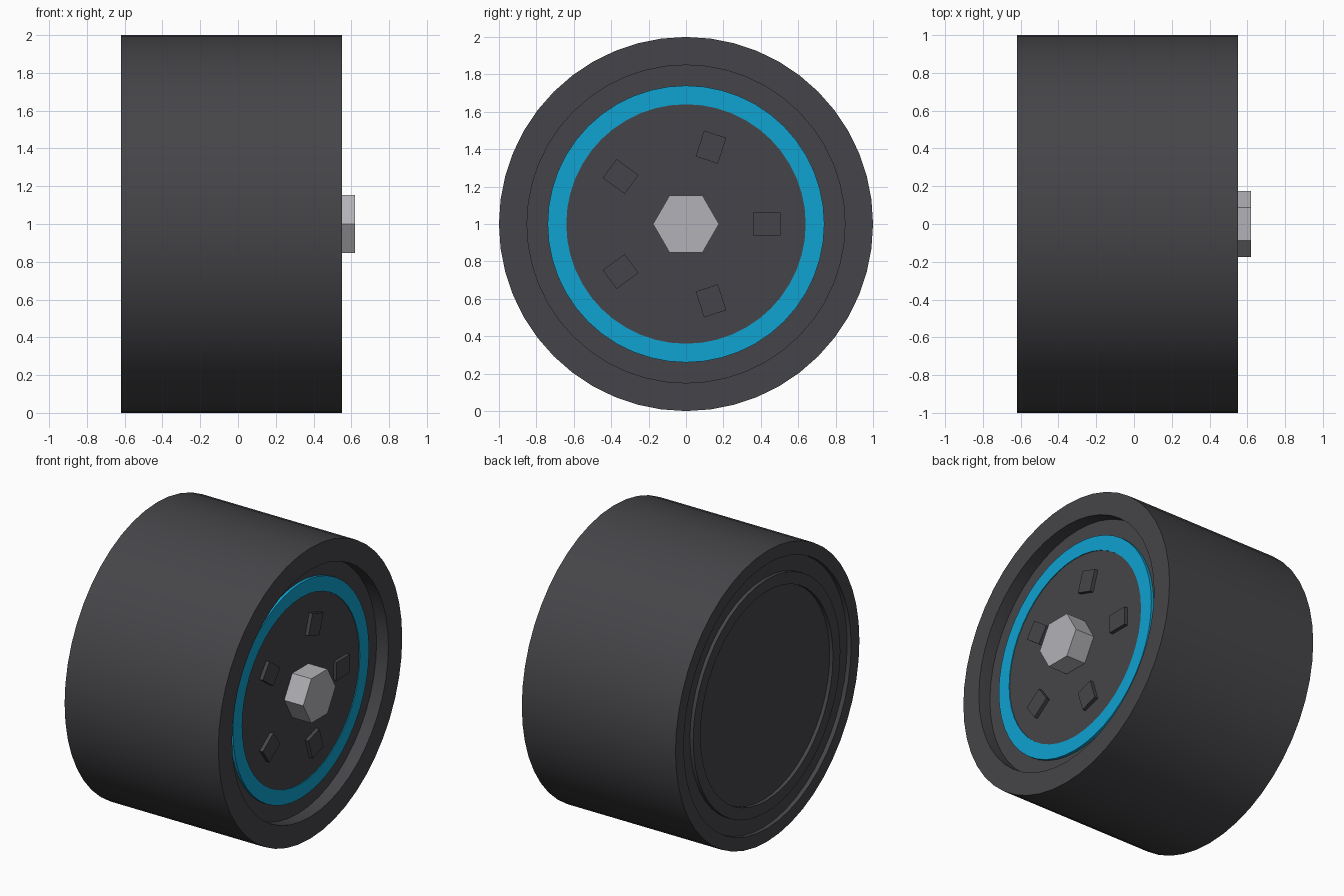
import bpy
import bmesh
from math import radians, tau
from mathutils import Matrix, Vector

SIDES = 48
AXLE = Matrix.Translation((0, 0, 1))  # wheel axis runs along x at z = 1

cube = bpy.data.objects.get("Cube")
if cube:
    bpy.data.objects.remove(cube, do_unlink=True)


def material(name, rgb):
    mat = bpy.data.materials.new(name)
    mat.use_nodes = True
    color = (*rgb, 1)
    mat.diffuse_color = color
    mat.node_tree.nodes["Principled BSDF"].inputs["Base Color"].default_value = color
    return mat


rubber = material("dark_grey", (0.06, 0.06, 0.067))
blue = material("bright_blue", (0.005, 0.36, 0.63))
metal = material("light_grey", (0.45, 0.45, 0.475))


def finish(name, bm, mat):
    bmesh.ops.recalc_face_normals(bm, faces=bm.faces)
    mesh = bpy.data.meshes.new(name)
    bm.to_mesh(mesh)
    bm.free()
    mesh.materials.append(mat)
    obj = bpy.data.objects.new(name, mesh)
    bpy.context.collection.objects.link(obj)
    obj.matrix_world = AXLE
    bpy.ops.object.select_all(action="DESELECT")
    obj.select_set(True)
    bpy.context.view_layer.objects.active = obj
    bpy.ops.object.shade_smooth_by_angle(angle=radians(30))
    return obj


def lathe(name, profile, mat, sides=SIDES, closed=False):
    """Revolve (x, radius) points around the x axis."""
    bm = bmesh.new()
    verts = [bm.verts.new((x, 0, r)) for x, r in profile]
    edges = [bm.edges.new(pair) for pair in zip(verts, verts[1:])]
    if closed:
        edges.append(bm.edges.new((verts[-1], verts[0])))
    bmesh.ops.spin(bm, geom=verts + edges, cent=(0, 0, 0), axis=(1, 0, 0),
                   angle=tau, steps=sides, use_merge=False)
    bmesh.ops.remove_doubles(bm, verts=bm.verts, dist=0.0005)
    return finish(name, bm, mat)


# Tyre with a recess on each side
lathe("tyre", [(-0.62, 0.91), (-0.62, 1), (0.55, 1), (0.55, 0.85),
               (0.46, 0.85), (-0.59, 0.91)], rubber, closed=True)

# Rim core closing both recesses, with its hub face on the outer side
lathe("rim_core", [(-0.59, 0), (-0.59, 0.91), (0.46, 0.85),
                   (0.46, 0.64), (0.475, 0.64), (0.475, 0)], rubber)

# Raised lip on the inner side
lathe("back_lip", [(-0.6, 0.72), (-0.615, 0.72), (-0.615, 0.8),
                   (-0.58, 0.8), (-0.58, 0.72)], rubber, closed=True)

# Coloured trim ring
lathe("trim_ring", [(0.45, 0.64), (0.48, 0.64), (0.48, 0.74),
                    (0.45, 0.74)], blue, closed=True)

# Five square lugs around the hub
bm = bmesh.new()
for i in range(5):
    place = (Matrix.Rotation(i * tau / 5, 4, "X")
             @ Matrix.Translation((0.475, 0.432, 0))
             @ Matrix.Diagonal(Vector((0.05, 0.145, 0.125, 1))))
    bmesh.ops.create_cube(bm, size=1, matrix=place)
finish("lugs", bm, rubber)

# Hexagonal centre nut, points toward front and back
nut = lathe("centre_nut", [(0.46, 0), (0.46, 0.176), (0.62, 0.176),
                           (0.62, 0)], metal, sides=6)
nut.matrix_world = AXLE @ Matrix.Rotation(radians(90), 4, "X")
